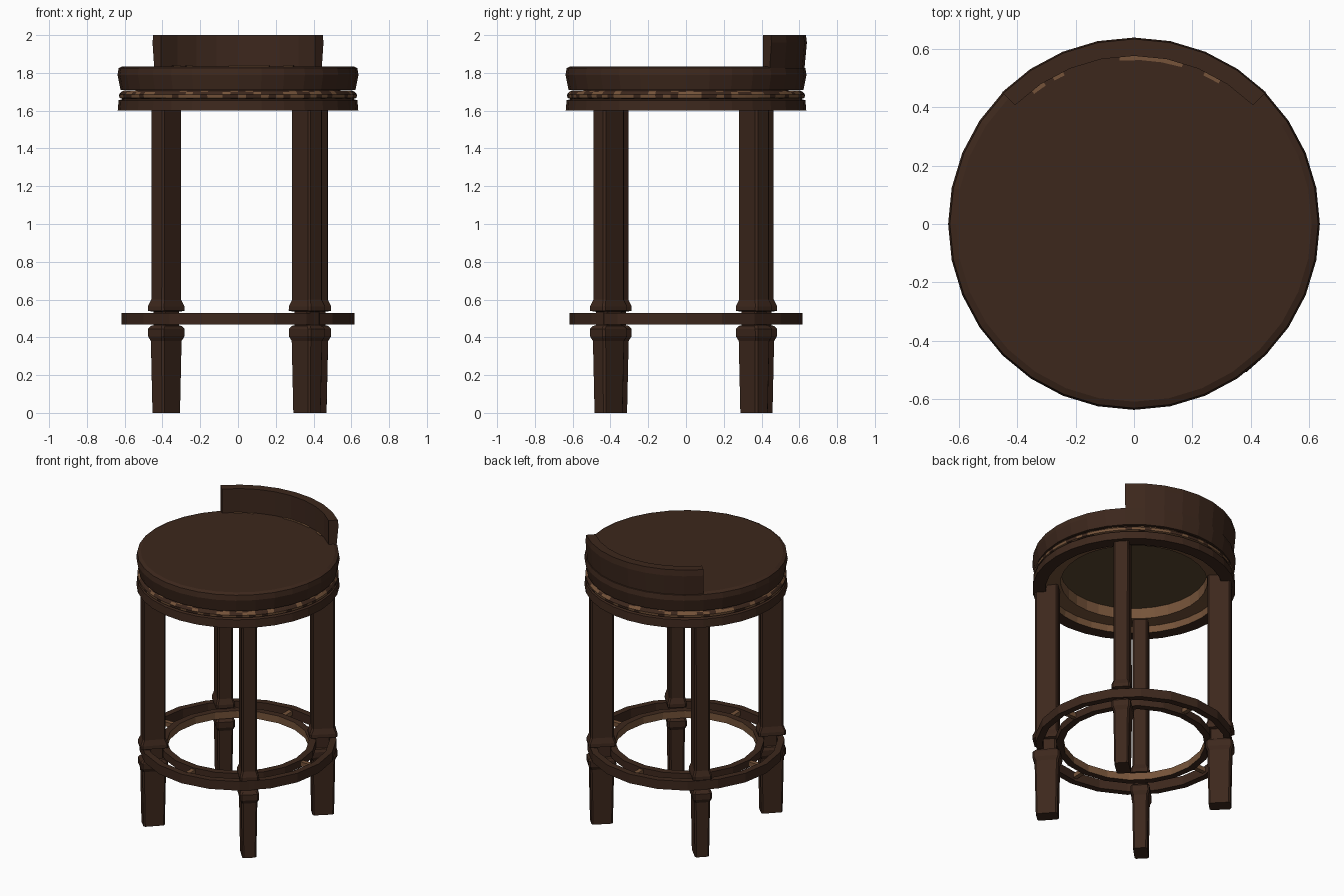
import bpy, bmesh, random
from math import sin, cos, pi, radians, atan2
from mathutils import Matrix

if "Cube" in bpy.data.objects:
    bpy.data.objects.remove(bpy.data.objects["Cube"])
random.seed(4)


def material(name, rgb):
    m = bpy.data.materials.new(name)
    m.use_nodes = True
    m.diffuse_color = (*rgb, 1)
    m.node_tree.nodes["Principled BSDF"].inputs["Base Color"].default_value = (*rgb, 1)
    return m


dark = material("dark brown wood", (0.046, 0.0205, 0.0118))
tan = material("worn tan wood", (0.18, 0.088, 0.042))
olive = material("olive brown underside", (0.105, 0.065, 0.03))
MATS = (dark, tan, olive)


def finish(name, bm):
    bmesh.ops.remove_doubles(bm, verts=bm.verts, dist=0.0002)
    bmesh.ops.recalc_face_normals(bm, faces=bm.faces)
    mesh = bpy.data.meshes.new(name)
    bm.to_mesh(mesh)
    bm.free()
    for m in MATS:
        mesh.materials.append(m)
    ob = bpy.data.objects.new(name, mesh)
    bpy.context.collection.objects.link(ob)
    return ob


def lathe(name, profile, segs, start=0, sweep=360, paint=lambda row, col: 0):
    """Turn a closed (radius, z) profile about z; a partial sweep gets end caps."""
    bm = bmesh.new()
    full = sweep == 360
    rows = []
    for i in range(segs if full else segs + 1):
        a = radians(start + sweep * i / segs)
        rows.append([bm.verts.new((r * cos(a), r * sin(a), z)) for r, z in profile])
    n = len(profile)
    for i in range(segs):
        a, b = rows[i], rows[(i + 1) % len(rows)]
        for j in range(n):
            k = (j + 1) % n
            if profile[j][0] + profile[k][0] > 0:
                f = bm.faces.new((a[j], a[k], b[k], b[j]))
                f.material_index = paint(j, i)
    if not full:
        bm.faces.new(rows[0])
        bm.faces.new(rows[-1])
    return finish(name, bm)


# Seat cushion, hollowed underneath
lathe("seat_cushion",
      [(0, 1.835), (0.61, 1.835), (0.632, 1.825), (0.638, 1.79), (0.622, 1.71),
       (0.5, 1.71), (0.5, 1.76), (0, 1.76)], 32)

# Ragged worn band under the cushion, more worn towards the bottom
WEAR = {1: 0.3, 2: 0.4, 3: 0.65, 4: 0.8}
lathe("seat_band",
      [(0.5, 1.708), (0.60, 1.708), (0.618, 1.70), (0.63, 1.685), (0.628, 1.668),
       (0.605, 1.66), (0.5, 1.66)], 96,
      paint=lambda row, col: int(random.random() < WEAR.get(row, 0)))

# Seat rim, open below with a stepped tan recess and a board deep in the middle
lathe("seat_rim",
      [(0.555, 1.60), (0.637, 1.60), (0.632, 1.655), (0.6, 1.665), (0.5, 1.74),
       (0.46, 1.74), (0.46, 1.65), (0.55, 1.645)], 32,
      paint=lambda row, col: int(row > 4))
lathe("seat_underside_board", [(0, 1.75), (0.48, 1.75), (0.48, 1.725), (0, 1.725)], 32,
      paint=lambda row, col: 2)

# Low curved backrest, with worn patches where it meets the cushion
lathe("backrest", [(0.577, 1.80), (0.625, 1.80), (0.64, 1.96), (0.635, 2.0), (0.577, 2.0)],
      8, start=45, sweep=90)
for mid, span in ((62, 6), (84, 22), (117, 4), (125, 5)):
    lathe("seat_worn_patch", [(0.563, 1.83), (0.58, 1.83), (0.58, 1.838), (0.563, 1.838)],
          3, start=mid - span / 2, sweep=span, paint=lambda row, col: 1)

# Footrest rings
lathe("footrest_outer_ring", [(0.575, 0.467), (0.618, 0.467), (0.618, 0.53), (0.575, 0.53)], 20)
lathe("footrest_inner_ring", [(0.445, 0.475), (0.49, 0.475), (0.49, 0.525), (0.445, 0.525)], 20,
      paint=lambda row, col: int(row == 3))

# Short spokes tying the two rings together
for i in range(4):
    bm = bmesh.new()
    bmesh.ops.create_cube(bm, size=1)
    bm.transform(Matrix.Rotation(i * pi / 2, 4, "Z") @ Matrix.Translation((0.53, 0, 0.5))
                 @ Matrix.Diagonal((0.12, 0.03, 0.03, 1)))
    for f in bm.faces:
        f.material_index = 1
    finish("footrest_spoke", bm)

# Legs: stacked rectangular sections (z, half depth, half width), collars around the footrest
SECTIONS = [(0, 0.068, 0.045), (0.38, 0.075, 0.05), (0.405, 0.087, 0.06), (0.445, 0.087, 0.06),
            (0.46, 0.075, 0.052), (0.465, 0.062, 0.042), (0.535, 0.062, 0.042), (0.54, 0.087, 0.06),
            (0.565, 0.087, 0.06), (0.60, 0.073, 0.049), (1.65, 0.073, 0.049)]
CORNERS = ((1, 1), (-1, 1), (-1, -1), (1, -1))


def leg(name, x, y):
    bm = bmesh.new()
    prev = None
    for z, d, w in SECTIONS:
        ring = [bm.verts.new((d * sx, w * sy, z)) for sx, sy in CORNERS]
        if prev:
            for i in range(4):
                j = (i + 1) % 4
                bm.faces.new((prev[i], prev[j], ring[j], ring[i]))
        else:
            bm.faces.new(ring)
        prev = ring
    bm.faces.new(prev)
    # Chamfer the four long corners
    upright = [e for e in bm.edges if abs(e.verts[0].co.z - e.verts[1].co.z) > 0.001]
    bmesh.ops.bevel(bm, geom=upright, offset=0.01, segments=1, affect="EDGES")
    bm.transform(Matrix.Translation((x, y, 0)) @ Matrix.Rotation(atan2(y, x), 4, "Z"))
    finish(name, bm)


leg("front_left_leg", 0.365, -0.41)
leg("front_right_leg", -0.38, -0.385)
leg("back_left_leg", 0.395, 0.36)
leg("back_right_leg", -0.38, 0.385)
